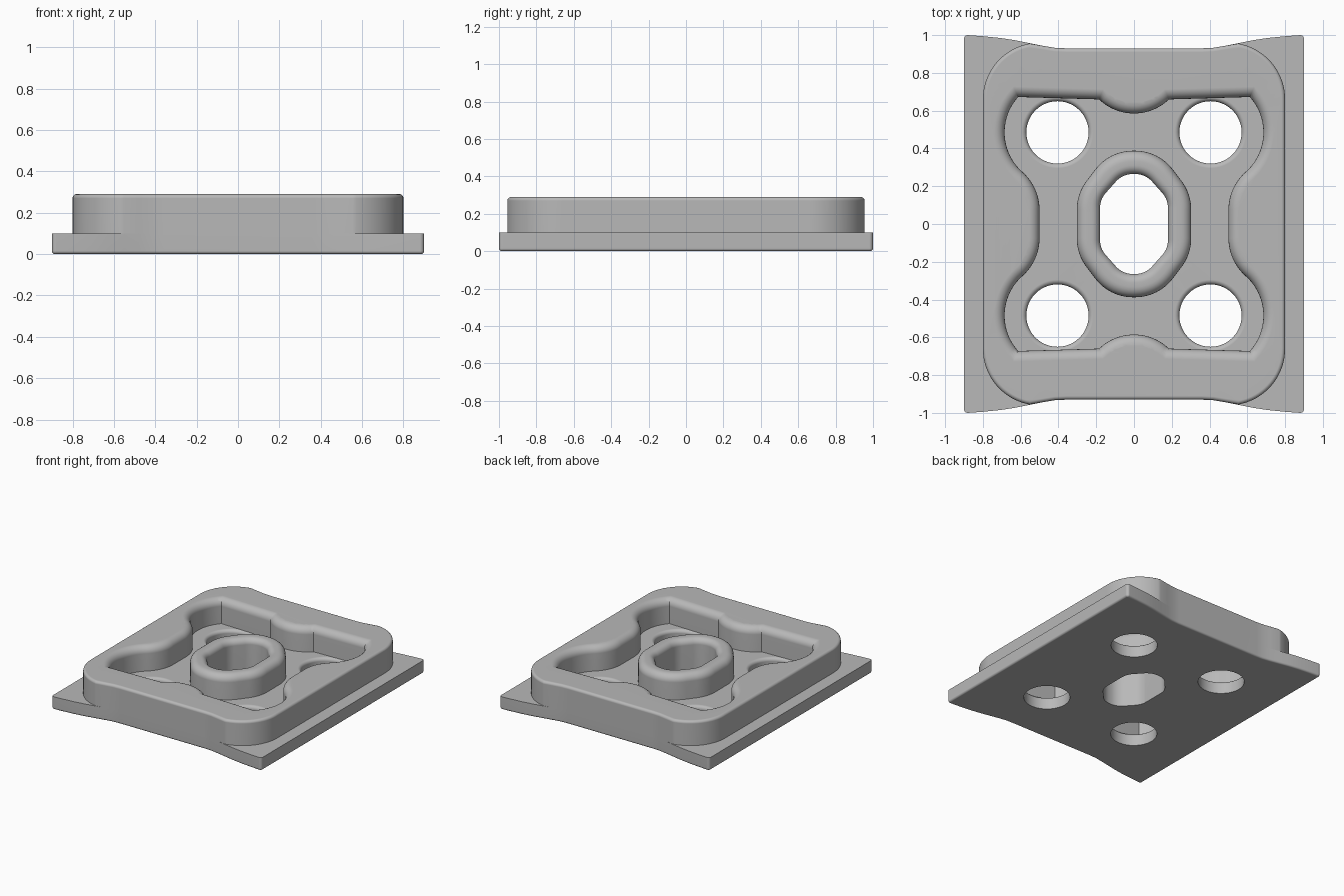
import bpy, bmesh
from math import sin, cos, tan, pi, radians, atan2
from mathutils import Vector

cube = bpy.data.objects.get("Cube")
if cube:
    bpy.data.objects.remove(cube, do_unlink=True)

grey = bpy.data.materials.new("plain_grey")
grey.use_nodes = True
colour = (0.48, 0.48, 0.48, 1)
grey.diffuse_color = colour
grey.node_tree.nodes["Principled BSDF"].inputs["Base Color"].default_value = colour

TOP, FLOOR = 0.29, 0.1


def arc(cx, cy, r, a0, a1, n=12):
    """Points on an arc, angles in degrees."""
    angles = [radians(a0 + (a1 - a0) * i / n) for i in range(n + 1)]
    return [Vector((cx + r * cos(a), cy + r * sin(a))) for a in angles]


def mirrored(quarter):
    """Counter-clockwise closed outline from its first-quadrant part."""
    half = quarter + [Vector((-p.x, p.y)) for p in reversed(quarter)]
    loop = half + [-p for p in half]
    return [p for i, p in enumerate(loop) if (p - loop[i - 1]).length > 1e-4]


def rounded(corners, r, n=8):
    """Closed polygon with its corners rounded."""
    out = []
    for i, p in enumerate(corners):
        u = (p - corners[i - 1]).normalized()
        v = (corners[(i + 1) % len(corners)] - p).normalized()
        turn = u.angle(v)
        start = p - u * r * tan(turn / 2)
        centre = start + Vector((-u.y, u.x)) * r
        a = atan2(start.y - centre.y, start.x - centre.x)
        out += [centre + Vector((cos(a + turn * k / n), sin(a + turn * k / n))) * r
                for k in range(n + 1)]
    return out


def offset(loop, d):
    """Move an outline outwards by d."""
    out = []
    for i, p in enumerate(loop):
        u = (p - loop[i - 1]).normalized()
        v = (loop[(i + 1) % len(loop)] - p).normalized()
        t = (u + v).normalized()
        out.append(p + Vector((t.y, -t.x)) * d / max(t.dot(u), 0.5))
    return out


def top_fillet(z0, z1, r, side, n=6):
    """Wall profile (offset, z) ending in a rounded upper edge."""
    return [(0, z0)] + [(side * r * (1 - cos(k * pi / 2 / n)),
                         z1 - r + r * sin(k * pi / 2 / n)) for k in range(n + 1)]


def solid(name, walls):
    """Closed solid from (outline, profile) walls, capped below and above."""
    bm = bmesh.new()
    low, high = [], []
    for loop, profile in walls:
        rings = [[bm.verts.new((p.x, p.y, z)) for p in offset(loop, d)]
                 for d, z in profile]
        n = len(loop)
        for a, b in zip(rings, rings[1:]):
            for i in range(n):
                j = (i + 1) % n
                bm.faces.new((a[i], a[j], b[j], b[i]))
        for ring, edges in ((rings[0], low), (rings[-1], high)):
            edges += [bm.edges.get((ring[i - 1], ring[i])) for i in range(n)]
    for edges, z in ((low, -1), (high, 1)):
        bmesh.ops.triangle_fill(bm, use_beauty=True, use_dissolve=False,
                                edges=edges, normal=(0, 0, z))
    bmesh.ops.recalc_face_normals(bm, faces=bm.faces[:])
    mesh = bpy.data.meshes.new(name)
    bm.to_mesh(mesh)
    bm.free()
    mesh.materials.append(grey)
    obj = bpy.data.objects.new(name, mesh)
    bpy.context.collection.objects.link(obj)
    bpy.ops.object.select_all(action="DESELECT")
    obj.select_set(True)
    bpy.context.view_layer.objects.active = obj
    bpy.ops.object.shade_smooth_by_angle(angle=radians(32))
    normals = obj.modifiers.new("even_normals", "WEIGHTED_NORMAL")
    normals.keep_sharp = True
    return obj


# Outlines
waist = [Vector(p) for p in ((0.8, 0.994), (0.71, 0.985), (0.63, 0.973), (0.55, 0.957),
                             (0.48, 0.943), (0.42, 0.933), (0.36, 0.93))]
plate_outline = mirrored(arc(0.88, 0.98, 0.02, 0, 90, 6) + waist)
rim_outline = mirrored(arc(0.5, 0.66, 0.3, 0, 80, 20) + waist[4:])
pocket = mirrored(arc(0.77, 0.074, 0.27, 180, 131.6)
                  + arc(0.405, 0.485, 0.28, -48.4, 42, 20)[1:]
                  + arc(0, 0.851, 0.266, -42, -90)[1:])
boss_outline = rounded(mirrored([Vector((0.303, 0.16)), Vector((0.13, 0.388))]), 0.25)
slot = rounded(mirrored([Vector((0.18, 0.13)), Vector((0.06, 0.265))]), 0.12)
holes = [arc(sx * 0.405, sy * 0.485, 0.165, 0, 360, 48)[:-1]
         for sx in (-1, 1) for sy in (-1, 1)]

# Base plate with rounded lower edge and five through holes
lower_edge = [(-0.015, 0), (-0.0075, 0.002), (-0.002, 0.0075), (0, 0.015), (0, FLOOR)]
solid("base_plate", [(plate_outline, lower_edge), (slot, [(0, 0), (0, FLOOR)])]
      + [(h, top_fillet(0, FLOOR, 0.025, 1)) for h in holes])

# Raised rim around the lobed pocket
solid("rim", [(rim_outline, top_fillet(FLOOR, TOP, 0.02, -1)),
              (pocket, top_fillet(FLOOR, TOP, 0.055, 1))])

# Central slotted boss
solid("centre_boss", [(boss_outline, top_fillet(FLOOR, TOP, 0.055, -1)),
                      (slot, top_fillet(FLOOR, TOP, 0.045, 1))])
